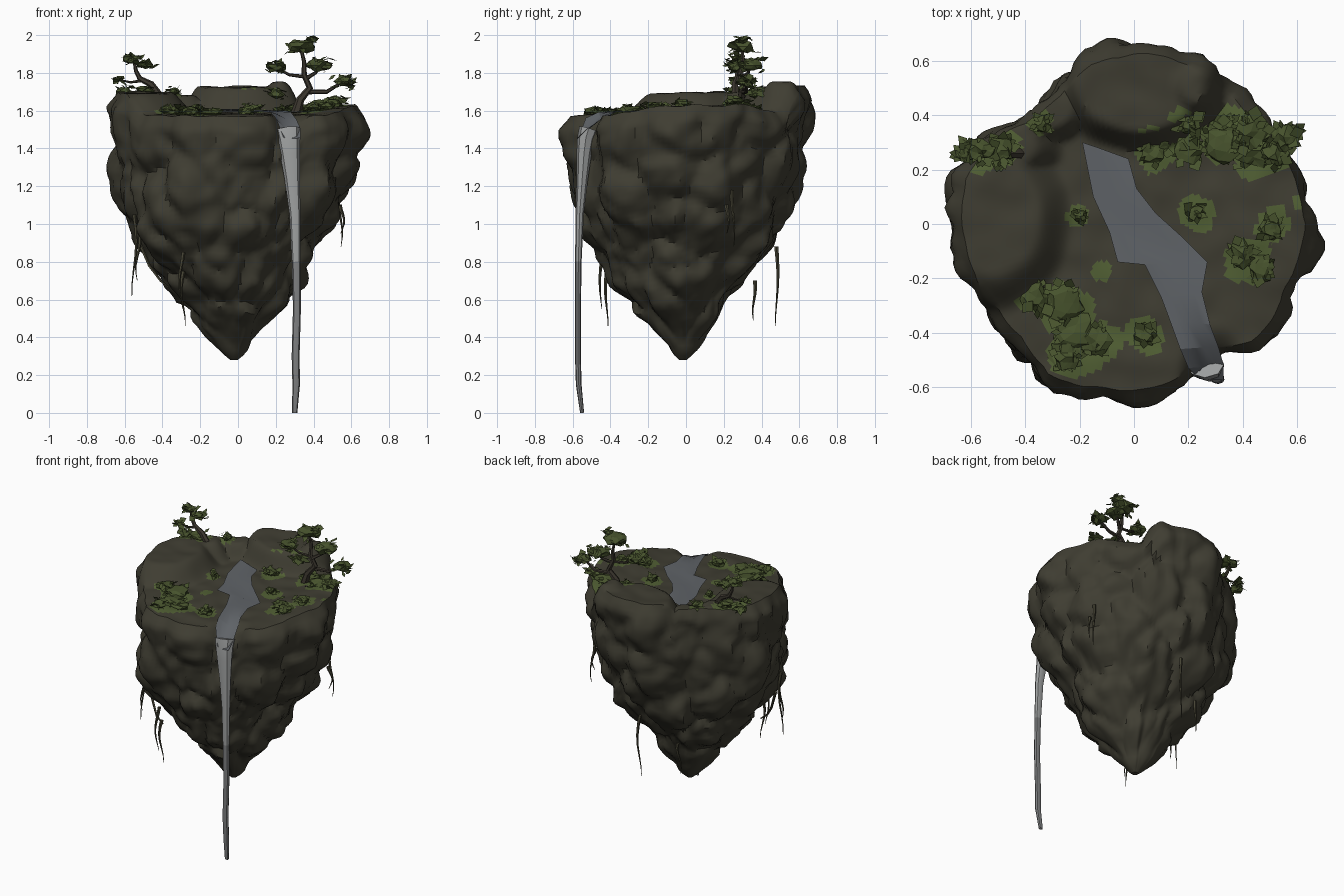
import bpy, bmesh, math, random
from mathutils import Vector, noise

random.seed(4)
cube = bpy.data.objects.get("Cube")
if cube:
    bpy.data.objects.remove(cube)


def material(name, r, g, b):
    m = bpy.data.materials.new(name)
    m.use_nodes = True
    m.diffuse_color = (r, g, b, 1)
    m.node_tree.nodes["Principled BSDF"].inputs["Base Color"].default_value = (r, g, b, 1)
    return m


rock = material("dark rock", .05, .047, .032)
grass = material("grass", .082, .115, .034)
leaf = material("leaves", .063, .086, .026)
bark = material("bark", .045, .038, .028)
vine = material("vine", .06, .056, .034)
pool = material("still water", .115, .125, .137)
light_water = material("falling water", .34, .35, .35)
dim_water = material("thin falling water", .21, .215, .22)


def finish(name, bm, mats, angle=None, recalc=True):
    if recalc:
        bmesh.ops.recalc_face_normals(bm, faces=bm.faces)
    mesh = bpy.data.meshes.new(name)
    bm.to_mesh(mesh)
    bm.free()
    obj = bpy.data.objects.new(name, mesh)
    bpy.context.collection.objects.link(obj)
    for m in mats:
        mesh.materials.append(m)
    if angle:
        bpy.ops.object.select_all(action='DESELECT')
        obj.select_set(True)
        bpy.context.view_layer.objects.active = obj
        bpy.ops.object.shade_smooth_by_angle(angle=math.radians(angle))
    return obj


def interp(table, x):
    for (a, u), (b, v) in zip(table, table[1:]):
        if x <= b:
            return u + (v - u) * (x - a) / (b - a)
    return table[-1][1]


def mound(x, y, cx, cy, rx, ry, steep):
    d = math.hypot((x - cx) / rx, (y - cy) / ry)
    k = max(0, min(1, (1 - d) * steep))
    return k * k * (3 - 2 * k)


# Height of the plateau: a valley between a back ridge and a side hill, dipping at the spillway
def ground(x, y):
    hills = max(.13 * mound(x, y, .02, .53, .34, .27, 3),
                .11 * mound(x, y, -.52, .02, .3, .36, 2.2),
                .1 * mound(x, y, -.5, .28, .25, .16, 2),
                .09 * mound(x, y, -.34, .42, .2, .14, 2))
    bump = .03 * mound(x, y, .24, .5, .1, .1, 2)
    rise = .04 * mound(x, y, .6, .1, .33, .6, 1.5)
    dip = .1 * mound(x, y, .29, -.6, .14, .24, 1.3)
    rough = .012 * noise.noise(Vector((x, y, 0)) * 9)
    return 1.585 + .02 * y + hills + bump + rise + rough - dip


# Outline radius every fifteen degrees, and the taper from tip to rim
outline = [.67, .66, .64, .62, .65, .66, .66, .65, .58, .57, .65, .68,
           .67, .66, .63, .62, .68, .66, .65, .63, .58, .65, .65, .65, .67]
outline = [(i * math.tau / 24, r) for i, r in enumerate(outline)]
taper = [(0, .03), (.03, .1), (.09, .2), (.17, .34), (.24, .45), (.31, .56),
         (.39, .67), (.46, .77), (.54, .87), (.69, .95), (.84, 1), (.95, 1), (1, .94)]

patches = [(-.35, .38, .05), (.08, .27, .08), (.2, .39, .06), (.34, .34, .1), (.46, .29, .12),
           (.23, .04, .07), (.5, 0, .07), (.42, -.14, .09), (-.38, -.27, .06), (-.26, -.32, .11),
           (-.12, -.17, .04), (.04, -.41, .07), (-.22, -.47, .1), (-.58, .27, .1),
           (-.46, .28, .06), (-.11, -.43, .07), (-.21, .03, .04), (.61, .08, .03)]


def on_grass(p):
    wobble = 1 + .35 * noise.noise(p * 12)
    return any(math.hypot(p.x - x, p.y - y) < r * wobble for x, y, r in patches)


def rock_bulge(p):
    q = Vector((p.x, p.y, p.z * .8))
    q += .05 * noise.noise_vector(q * 5)
    near = noise.voronoi(q * 3.7)[0]
    small = noise.voronoi(q * 8)[0]
    crack = min(1, 3 * (near[1] - near[0]))
    return (.09 * (.42 - near[0]) + .02 * (crack - .6) + .05 * (.42 - small[0])
            + .012 * noise.noise(q * 15))


# Floating island: lofted sides, then plateau rings closing inward
SEG, SIDE, TOP = 144, 56, 36
bm = bmesh.new()
rows = []
for i in range(SIDE + TOP):
    row = []
    for j in range(SEG):
        a = j * math.tau / SEG
        R = interp(outline, a)
        c, s = math.cos(a), math.sin(a)
        if i < SIDE:
            t = i / (SIDE - 1)
            k = interp(taper, t)
            r = k * (.65 + (R - .65) * t)
            rim = ground(c * R * .94, s * R * .94)
            lean = .02 * (1 - t) + .045 * math.sin(math.pi * t) ** 2
            p = Vector((c * r - lean, s * r - .015 * (1 - t), .28 + t * (rim - .28)))
            push = rock_bulge(p) * min(1, k * 2.2) * (1 if t < .9 else 1 - 8 * (t - .9))
            p += Vector((c, s, -.3 * (1 - t))) * push
        else:
            r = R * .94 * (1 - (i - SIDE + 1) / (TOP + 1))
            p = Vector((c * r, s * r, ground(c * r, s * r)))
        row.append(bm.verts.new(p))
    rows.append(row)
for i, (lo, hi) in enumerate(zip(rows, rows[1:])):
    for j in range(SEG):
        k = (j + 1) % SEG
        f = bm.faces.new((lo[j], lo[k], hi[k], hi[j]))
        f.normal_update()
        if i >= SIDE - 2 and f.normal.z > .8 and on_grass(f.calc_center_median()):
            f.material_index = 1
bm.faces.new(rows[0][::-1])
bm.faces.new(rows[-1])
finish("island", bm, [rock, grass], 38)


# Tube along points (x, y, z, radius)
def tube(name, pts, mats, sides=6, flat=1.0, rule=None):
    bm = bmesh.new()
    rings = []
    for i, p in enumerate(pts):
        ahead, behind = pts[min(i + 1, len(pts) - 1)], pts[max(i - 1, 0)]
        t = (Vector(ahead[:3]) - Vector(behind[:3])).normalized()
        u = t.cross(Vector((0, 1, 0))).normalized()
        v = t.cross(u)
        rings.append([bm.verts.new(Vector(p[:3]) + p[3] * (math.cos(a) * u + flat * math.sin(a) * v))
                      for a in (k * math.tau / sides for k in range(sides))])
    for lo, hi in zip(rings, rings[1:]):
        for j in range(sides):
            k = (j + 1) % sides
            f = bm.faces.new((lo[j], lo[k], hi[k], hi[j]))
            f.material_index = rule(f.calc_center_median()) if rule else 0
    bm.faces.new(rings[0])
    bm.faces.new(rings[-1])
    return finish(name, bm, mats, 40)


# Stream on the plateau: rows of (left x, left y, right x, right y)
banks = [(-.19, .3, -.13, .28), (-.17, .2, -.02, .24), (-.15, .1, .01, .13), (-.09, -.03, .08, .04),
         (-.06, -.14, .18, -.05), (.04, -.15, .27, -.14), (.1, -.27, .25, -.25),
         (.13, -.35, .28, -.37), (.17, -.46, .31, -.45), (.2, -.53, .33, -.52), (.24, -.57, .33, -.575)]
bm = bmesh.new()
grid = []
for i, (x1, y1, x2, y2) in enumerate(banks):
    row = []
    for k in range(6):
        x, y = x1 + (x2 - x1) * k / 5, y1 + (y2 - y1) * k / 5
        drop = .04 if i == len(banks) - 1 else 0
        row.append(bm.verts.new((x, y, ground(x, y) + .018 - drop)))
    grid.append(row)
for a, b in zip(grid, grid[1:]):
    for k in range(5):
        bm.faces.new((a[k], b[k], b[k + 1], a[k + 1]))
finish("stream", bm, [pool], 20, recalc=False)

# Waterfall
fall = [(.262, -.515, 1.5, .07), (.268, -.53, 1.45, .062), (.276, -.54, 1.37, .053),
        (.288, -.55, 1.23, .04), (.302, -.563, 1.05, .029), (.308, -.57, .8, .023),
        (.312, -.572, .55, .021), (.305, -.572, .3, .021), (.308, -.568, .15, .02),
        (.3, -.55, 0, .014)]
tube("waterfall", fall, [light_water, dim_water], 8, .75, lambda p: 0 if p.z > .9 else 1)


# Ragged foliage: a crumpled flat core with angular leaves around it
def foliage(name, clumps):
    bm = bmesh.new()
    for x, y, z, r, h in clumps:
        core = bmesh.ops.create_icosphere(bm, subdivisions=2, radius=1)["verts"]
        for v in core:
            k = random.uniform(.5, 1.05)
            v.co = Vector((x + v.co.x * r * k, y + v.co.y * r * k, z + v.co.z * h * k))
        for _ in range(14):
            a, d = random.uniform(0, math.tau), r * random.uniform(.5, .95)
            c = Vector((x + d * math.cos(a), y + d * math.sin(a), z + h * random.uniform(-.9, .9)))
            out = Vector((math.cos(a), math.sin(a), random.uniform(-.8, .8))) * random.uniform(.012, .03)
            side = Vector((-out.y, out.x, random.uniform(-.015, .015))) * random.uniform(.5, 1)
            bm.faces.new([bm.verts.new(c + o) for o in (-out, side, out, -side)])
    finish(name, bm, [leaf], recalc=False)


foliage("large_tree_leaves", [(.33, .3, 1.94, .085, .045), (.39, .3, 1.975, .035, .02),
                              (.2, .27, 1.83, .06, .032), (.43, .34, 1.84, .075, .042),
                              (.55, .32, 1.755, .06, .035), (.59, .34, 1.74, .025, .025)])
foliage("small_tree_leaves", [(-.56, .27, 1.875, .055, .03), (-.49, .27, 1.845, .06, .025),
                              (-.635, .26, 1.765, .03, .015)])

# Ground bushes sit on the plateau
bushes = [(-.36, -.27, .07), (-.26, -.29, .09), (-.22, -.4, .09), (-.14, -.43, .07), (-.25, -.49, .06),
          (.04, -.41, .05), (.4, -.11, .06), (.47, -.16, .06), (.5, -.02, .05), (.23, .04, .035),
          (.07, .27, .06), (.2, .37, .05), (.32, .34, .08), (.43, .27, .08), (.52, .26, .06),
          (-.6, .27, .05), (-.49, .27, .06), (-.34, .37, .035), (-.2, .03, .025)]
foliage("bushes", [(x, y, ground(x, y) + .015, r, .03) for x, y, r in bushes])

# Tree trunks and branches
tube("large_trunk", [(.3, .29, 1.56, .03), (.33, .29, 1.66, .022), (.38, .3, 1.72, .018),
                     (.35, .29, 1.79, .015), (.35, .3, 1.86, .011), (.33, .3, 1.94, .008)], [bark])
tube("left_branch", [(.36, .3, 1.7, .014), (.47, .32, 1.7, .011), (.55, .32, 1.75, .007)], [bark])
tube("middle_branch", [(.36, .29, 1.77, .012), (.41, .33, 1.8, .009), (.44, .34, 1.84, .006)], [bark])
tube("right_branch", [(.35, .29, 1.78, .01), (.27, .28, 1.79, .008), (.2, .27, 1.83, .005)], [bark])
tube("small_trunk", [(-.41, .26, 1.67, .022), (-.46, .26, 1.74, .018), (-.52, .27, 1.77, .014),
                     (-.54, .27, 1.81, .011), (-.55, .27, 1.86, .007)], [bark])
tube("small_branch", [(-.5, .27, 1.76, .009), (-.57, .26, 1.75, .006), (-.63, .26, 1.765, .004)], [bark])

# Hanging roots taper to a point: (x, y, top, bottom)
roots = [(-.55, -.25, 1.05, .62), (-.53, -.28, .95, .7), (-.3, -.45, .85, .55), (-.29, -.42, .75, .46),
         (.54, .25, 1.18, .88), (.55, .22, 1.1, .95), (.02, .48, .88, .46), (-.2, .36, .7, .49)]
for n, (x, y, top, low) in enumerate(roots):
    path = []
    for k in range(7):
        f = k / 6
        sway = .012 * math.sin(5 * f + n)
        path.append((x + sway, y + sway * .6, top + (low - top) * f, .01 * (1 - f) + .0015))
    tube(f"hanging_root_{n + 1}", path, [vine], 5)
tube("slanting_root", [(-.53, -.22, .92, .01), (-.47, -.26, .78, .008),
                       (-.41, -.3, .7, .007), (-.36, -.3, .66, .004)], [vine], 5)
